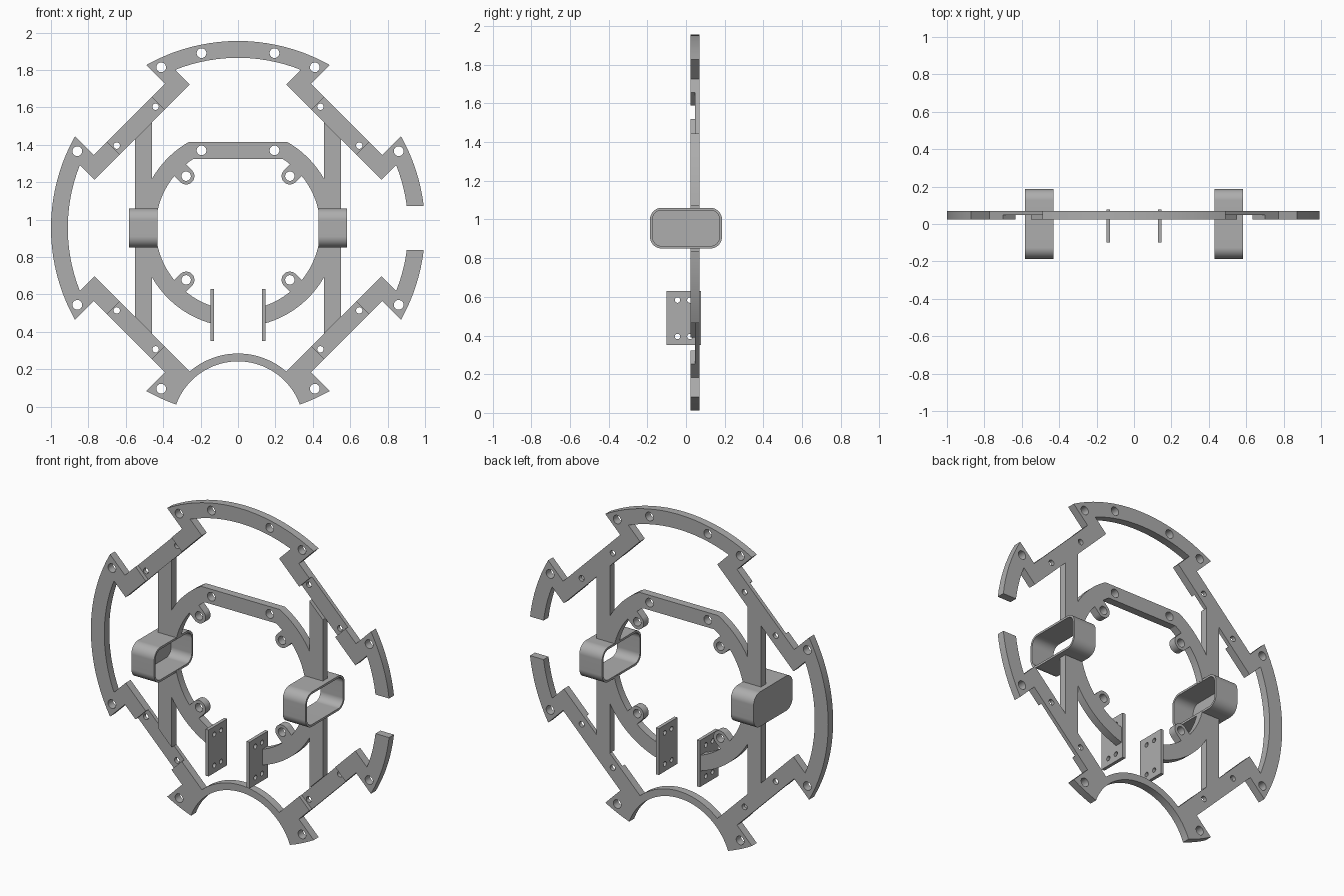
import bpy, bmesh
from math import sin, cos, asin, acos, atan2, degrees, radians, sqrt, pi
from mathutils import Matrix, Vector

cube = bpy.data.objects.get("Cube")
if cube:
    bpy.data.objects.remove(cube, do_unlink=True)

CZ = 0.955                       # height of the common centre
PLATE_Y, PLATE_T = 0.047, 0.047  # frame plate centre and thickness

grey = bpy.data.materials.new("plain grey")
grey.use_nodes = True
GREY = (0.42, 0.42, 0.42, 1)
grey.diffuse_color = GREY
grey.node_tree.nodes["Principled BSDF"].inputs["Base Color"].default_value = GREY

# Axis bases: outlines drawn in x-z or in y-z
FRONT = Matrix(((1, 0, 0), (0, 0, -1), (0, 1, 0)))
SIDE = Matrix(((0, 0, 1), (1, 0, 0), (0, 1, 0)))


def arc(r, a, b, centre=(0, 0)):
    """Points on an arc from angle a to b in degrees."""
    n = max(2, int(abs(b - a) / 3) + 1)
    steps = [radians(a + (b - a) * i / n) for i in range(n + 1)]
    return [(centre[0] + r * cos(t), centre[1] + r * sin(t)) for t in steps]


def hole(x, z, r):
    return arc(r, 0, 360, (x, z))[:-1] if r > 1 else [
        (x + r * cos(i * pi / 16), z + r * sin(i * pi / 16)) for i in range(32)]


def slab(name, loops, basis, location, thickness):
    """Filled outline with holes, given a thickness."""
    curve = bpy.data.curves.new(name, "CURVE")
    curve.dimensions, curve.fill_mode = "2D", "BOTH"
    curve.extrude = thickness / 2
    for loop in loops:
        spline = curve.splines.new("POLY")
        spline.points.add(len(loop) - 1)
        for point, (x, y) in zip(spline.points, loop):
            point.co = (x, y, 0, 1)
        spline.use_cyclic_u = True
    temp = bpy.data.objects.new("temp", curve)
    bpy.context.collection.objects.link(temp)
    bpy.context.view_layer.update()
    graph = bpy.context.evaluated_depsgraph_get()
    mesh = bpy.data.meshes.new_from_object(temp.evaluated_get(graph))
    bpy.data.objects.remove(temp, do_unlink=True)
    bpy.data.curves.remove(curve)
    bm = bmesh.new()
    bm.from_mesh(mesh)
    bmesh.ops.remove_doubles(bm, verts=bm.verts, dist=1e-5)
    bm.transform(Matrix.Translation(location) @ basis.to_4x4())
    bmesh.ops.recalc_face_normals(bm, faces=bm.faces)
    bm.to_mesh(mesh)
    bm.free()
    mesh.name = name
    mesh.materials.clear()
    mesh.materials.append(grey)
    obj = bpy.data.objects.new(name, mesh)
    bpy.context.collection.objects.link(obj)
    return obj


def activate(obj):
    bpy.ops.object.select_all(action="DESELECT")
    obj.select_set(True)
    bpy.context.view_layer.objects.active = obj


def cut(obj, cutter):
    mod = obj.modifiers.new("cut", "BOOLEAN")
    mod.operation, mod.solver, mod.object = "DIFFERENCE", "EXACT", cutter
    activate(obj)
    bpy.ops.object.modifier_apply(modifier=mod.name)
    bpy.data.objects.remove(cutter, do_unlink=True)


def front_plate(name, loops):
    return slab(name, loops, FRONT, (0, PLATE_Y, CZ), PLATE_T)


def corner(angle, u, v):
    """Point u outwards and v sideways along a diagonal."""
    a = radians(angle)
    return (u * cos(a) - v * sin(a), u * sin(a) + v * cos(a))


# Outer frame: broken ring, four notched diagonal bands, bottom cradle
R_IN, U_IN, U_OUT, V_IN, V_OUT = 0.91, 0.725, 0.822, 0.36, 0.27
GAP = 0.118
d_out, d_in = degrees(asin(V_OUT)), degrees(asin(V_IN / R_IN))
g_out, g_in = degrees(asin(GAP)), degrees(asin(GAP / R_IN))
cradle, r_cut = (0, -1.065), 0.352
tip_z = -(1 + cradle[1] ** 2 - r_cut ** 2) / (-2 * cradle[1])
tip_x = sqrt(1 - tip_z ** 2)
tip = degrees(atan2(-tip_z, tip_x))
tip_c = degrees(atan2(tip_z - cradle[1], tip_x))
end_x, end_z = corner(315, U_IN, -V_IN)
end_r = sqrt(end_x ** 2 + (end_z - cradle[1]) ** 2)
end_a = degrees(atan2(end_z - cradle[1], end_x))


def notch(a):
    return [corner(a, U_OUT, -V_OUT), corner(a, U_OUT, V_OUT)]


def inner_band(a):
    return [corner(a, U_IN, V_IN), corner(a, U_IN, -V_IN)]


outline = arc(1, g_out, 45 - d_out) + notch(45)
outline += arc(1, 45 + d_out, 135 - d_out) + notch(135)
outline += arc(1, 135 + d_out, 225 - d_out) + notch(225)
outline += arc(1, 225 + d_out, 180 + tip)
outline += arc(r_cut, 180 - tip_c, tip_c, cradle)[1:-1]
outline += arc(1, 360 - tip, 315 - d_out + 0) + notch(315)
outline += arc(1, 315 + d_out, 360 - g_out)
outline += arc(R_IN, 360 - g_in, 315 + d_in) + inner_band(315)
outline += arc(end_r, end_a, 180 - end_a, cradle)[1:-1] + inner_band(225)
outline += arc(R_IN, 225 - d_in, 135 + d_in) + inner_band(135)
outline += arc(R_IN, 135 - d_in, 45 + d_in) + inner_band(45)
outline += arc(R_IN, 45 - d_in, g_in)

loops = [outline] + [hole(s * 0.195, 0.935, 0.026) for s in (-1, 1)]
for a in (45, 135, 225, 315):
    for s in (-1, 1):
        loops.append(hole(*corner(a, 0.898, s * 0.317), 0.026))
        loops.append(hole(*corner(a, 0.77, s * 0.147), 0.017))
outer_frame = front_plate("outer_frame", loops)

# Shallow front recess on each diagonal band
for a in (45, 135, 225, 315):
    box = [corner(a, u, v) for u, v in
           ((0.7, -0.17), (0.85, -0.17), (0.85, 0.17), (0.7, 0.17))]
    cut(outer_frame, slab("recess_cutter", [box], FRONT, (0, 0, CZ), 0.094))

# Inner frame: upright bars, flat-topped ring open at the bottom
RO, RI, BAR_I, BAR_O, FLAT_O, FLAT_I, END = 0.53, 0.44, 0.46, 0.55, 0.46, 0.37, 0.14
reach = U_IN * sqrt(2)
bar_a = degrees(acos(BAR_I / RO))
right = arc(RI, degrees(asin(FLAT_I / RI)), -degrees(acos(END / RI)))
right += arc(RO, -degrees(acos(END / RO)), -bar_a)
right += [(BAR_I, BAR_I - reach), (BAR_O, BAR_O - reach),
          (BAR_O, reach - BAR_O), (BAR_I, reach - BAR_I)]
right += arc(RO, bar_a, degrees(asin(FLAT_O / RO)))
left = [(-x, z) for x, z in reversed(right)]
# Right half runs from the inner flat round to the outer flat
inner_frame = front_plate("inner_frame", [right + left] + [
    hole(s * 0.195, (FLAT_O + FLAT_I) / 2, 0.026) for s in (-1, 1)])
for s in (-1, 1):
    box = [(s * 0.505 + i * 0.09, j * 0.098) for i, j in
           ((-1, -1), (1, -1), (1, 1), (-1, 1))]
    cut(inner_frame, slab("sleeve_cutter", [box], FRONT, (0, PLATE_Y, CZ), 0.2))

parts = [outer_frame, inner_frame]

# Screw ears inside the ring
for a, place in ((45, "upper_left"), (135, "upper_right"),
                 (225, "lower_right"), (315, "lower_left")):
    ear_r, ear_u = 0.044, 0.392
    shape = arc(ear_r, a + 90, a + 270, corner(a, ear_u, 0))
    shape += [corner(a, 0.442, -ear_r), corner(a, 0.442, ear_r)]
    parts.append(front_plate(place + "_ear", [
        shape, hole(*corner(a, ear_u, 0), 0.025)]))


def rounded(hw, hh, r):
    pts = []
    for i, (sx, sz) in enumerate(((1, 1), (-1, 1), (-1, -1), (1, -1))):
        pts += arc(r, i * 90, i * 90 + 90, (sx * (hw - r), sz * (hh - r)))
    return pts


# Strap sleeves on both uprights, the right one closed outside
outer, inner = rounded(0.186, 0.105, 0.06), rounded(0.173, 0.092, 0.047)
for s, side in ((1, "left"), (-1, "right")):
    parts.append(slab(side + "_sleeve", [outer, inner], SIDE, (s * 0.506, 0, CZ), 0.152))
parts.append(slab("right_sleeve_cap", [inner], SIDE, (-0.575, 0, CZ), 0.014))

# Drilled mounting plates at the open ends of the ring
rect = [(-0.1, 0.35), (0.078, 0.35), (0.078, 0.63), (-0.1, 0.63)]
drill = [hole(y, z, 0.014) for y in (-0.044, 0.02) for z in (0.395, 0.583)]
for s, side in ((1, "left"), (-1, "right")):
    parts.append(slab(side + "_mounting_plate", [rect] + drill, SIDE,
                      (s * 0.137, 0, 0), 0.02))

for obj in parts:
    activate(obj)
    bpy.ops.object.shade_smooth_by_angle(angle=radians(30))
